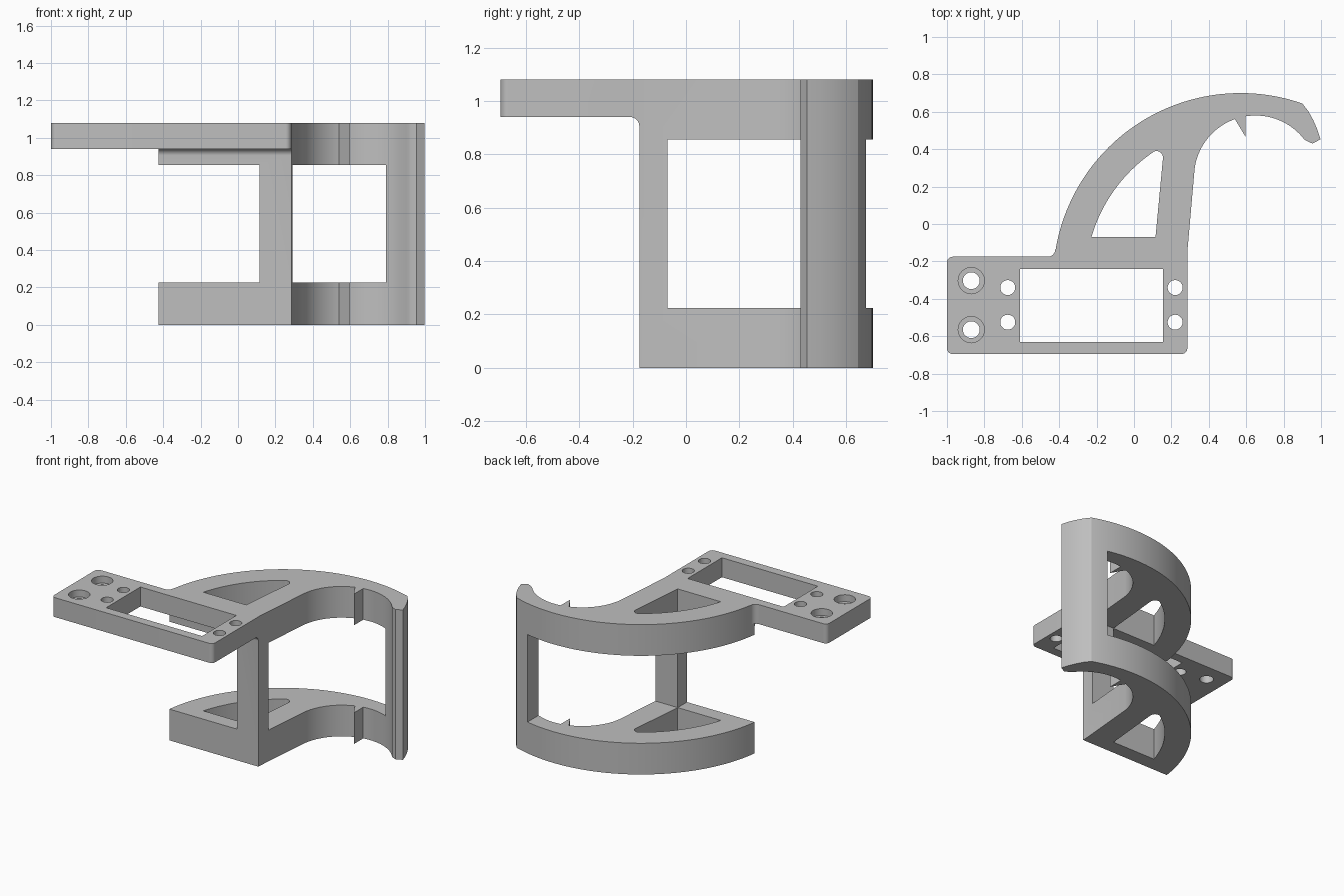
import bpy, bmesh
from math import sin, cos, pi, radians, asin, atan2, degrees
from mathutils import Matrix

if "Cube" in bpy.data.objects:
    bpy.data.objects.remove(bpy.data.objects["Cube"], do_unlink=True)

grey = bpy.data.materials.new("plain grey")
grey.use_nodes = True
COLOUR = (0.52, 0.52, 0.52, 1)
grey.diffuse_color = COLOUR
grey.node_tree.nodes["Principled BSDF"].inputs["Base Color"].default_value = COLOUR

TOP, PLATE_Z = 1.08, 0.94
FRONT, RIGHT = -0.175, 0.285


def arc(cx, cy, r, a0, a1, n=12):
    """Points on an arc, angles in degrees."""
    angles = [radians(a0 + (a1 - a0) * i / n) for i in range(n + 1)]
    return [(cx + r * cos(a), cy + r * sin(a)) for a in angles]


def prism(name, outline, z0, z1, matrix=Matrix()):
    """Extrude a closed outline between two heights."""
    bm = bmesh.new()
    face = bm.faces.new([bm.verts.new((x, y, z0)) for x, y in outline])
    out = bmesh.ops.extrude_face_region(bm, geom=[face])
    moved = [v for v in out["geom"] if isinstance(v, bmesh.types.BMVert)]
    bmesh.ops.translate(bm, verts=moved, vec=(0, 0, z1 - z0))
    bmesh.ops.recalc_face_normals(bm, faces=bm.faces)
    bm.transform(matrix)
    mesh = bpy.data.meshes.new(name)
    bm.to_mesh(mesh)
    bm.free()
    mesh.materials.append(grey)
    obj = bpy.data.objects.new(name, mesh)
    bpy.context.collection.objects.link(obj)
    return obj


def combine(target, tool, operation):
    """Apply a boolean and discard the tool object."""
    mod = target.modifiers.new("combine", "BOOLEAN")
    mod.operation, mod.solver, mod.object = operation, "EXACT", tool
    bpy.context.view_layer.objects.active = target
    bpy.ops.object.modifier_apply(modifier=mod.name)
    bpy.data.objects.remove(tool, do_unlink=True)


def cut(target, outline, z0, z1):
    combine(target, prism("cutter", outline, z0, z1), "DIFFERENCE")


# Hooked arm: large outer arc, pointed tip, inner arc with a small spike
CX, CY, R = 0.57, -0.303, 1.003
IX, IY, IR = 0.65, 0.251, 0.329
start = 180 - degrees(asin((FRONT - CY) / R))
outline = arc(CX, CY, R, start, 70.8, 64)
outline += [(0.932, 0.603), (0.958, 0.556), (0.98, 0.506), (0.997, 0.453),
            (0.955, 0.43), (0.925, 0.443)]
outline += arc(IX, IY, IR, 38, 99.6, 24)
outline += [(0.595, 0.468)]
outline += arc(IX, IY, IR, 109.6, 172, 24)
outline += [(RIGHT, -0.15), (RIGHT, FRONT)]
arm = prism("hooked_bracket", outline, 0, TOP)

# Curved triangular opening with a rounded top
HX, HY, HR = 0.12, 0.355, 0.035
tangent = degrees(atan2(HY - CY, HX - CX))
opening = arc(CX, CY, 0.831, 163.7, tangent, 32)
opening += arc(HX, HY, HR, tangent, -5, 16)[1:]
opening += [(0.115, -0.07)]
cut(arm, opening, -0.1, TOP + 0.1)

# Middle clearance, leaving a front post and the tip wall
clearance = [(-0.6, -0.5), (0.115, -0.5), (0.115, -0.07),
             (0.79, -0.07), (0.79, 0.9), (-0.6, 0.9)]
cut(arm, clearance, 0.225, 0.855)

# Mounting plate with rounded corners, blended into the arm
c = 0.03
plate_outline = arc(-1 + c, -0.695 + c, c, 180, 270, 8)
plate_outline += arc(RIGHT - c, -0.695 + c, c, 270, 360, 8)
plate_outline += [(RIGHT, -0.16), (-0.38, -0.135)]
plate_outline += arc(-0.461, -0.135, 0.04, 0, -90, 8)
plate_outline += arc(-1 + c, FRONT - c, c, 90, 180, 8)
plate = prism("mounting_plate", plate_outline, PLATE_Z, TOP)

# Rectangular window and screw holes
cut(plate, [(-0.61, -0.63), (0.155, -0.63), (0.155, -0.24), (-0.61, -0.24)], 0.8, 1.2)


def circle(x, y, r):
    return arc(x, y, r, 0, 360, 40)[:-1]


for x in (-0.675, 0.22):
    for y in (-0.34, -0.525):
        cut(plate, circle(x, y, 0.04), 0.8, 1.2)
for y in (-0.303, -0.565):
    cut(plate, circle(-0.87, y, 0.07), TOP - 0.05, 1.2)
    cut(plate, circle(-0.87, y, 0.045), 0.8, 1.2)

# Fillet below the plate where it meets the arm
f = 0.035
profile = arc(FRONT - f, PLATE_Z - f, f, 90, 0, 10)
profile += [(-0.168, PLATE_Z - f), (-0.168, 0.96), (FRONT - f, 0.96)]
along_x = Matrix(((0, 0, 1, 0), (1, 0, 0, 0), (0, 1, 0, 0), (0, 0, 0, 1)))
fillet = prism("fillet", profile, -0.424, RIGHT, along_x)

combine(arm, plate, "UNION")
combine(arm, fillet, "UNION")

bpy.ops.object.select_all(action="DESELECT")
arm.select_set(True)
bpy.context.view_layer.objects.active = arm
bpy.ops.object.shade_smooth_by_angle(angle=radians(25))
